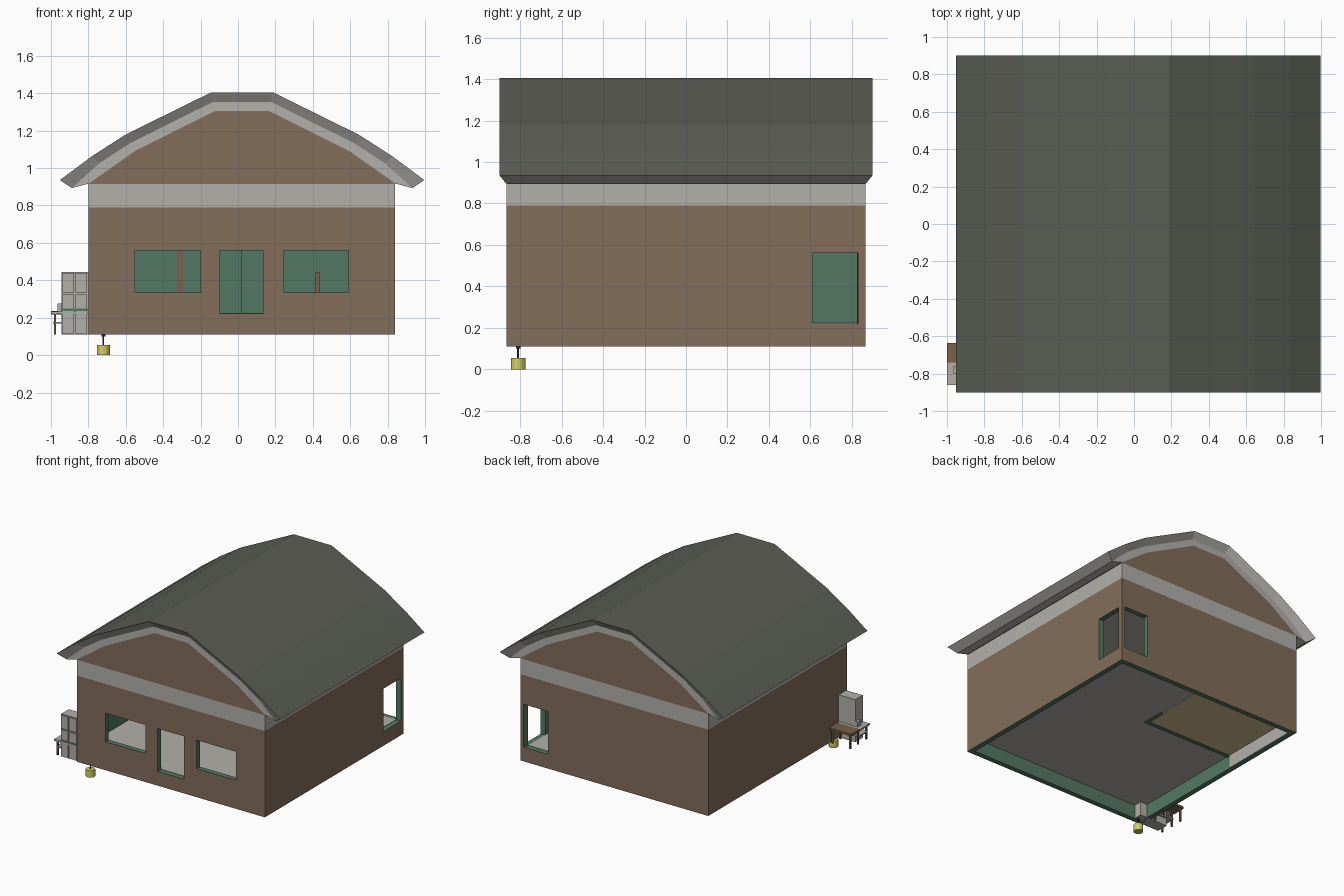
import bpy, math

if "Cube" in bpy.data.objects:
    bpy.data.objects.remove(bpy.data.objects["Cube"])


def material(name, r, g, b):
    lin = lambda c: ((c / 255 + 0.055) / 1.055) ** 2.4 if c > 10 else c / 255 / 12.92
    m = bpy.data.materials.new(name)
    m.diffuse_color = (lin(r), lin(g), lin(b), 1)
    m.use_nodes = True
    m.node_tree.nodes["Principled BSDF"].inputs["Base Color"].default_value = m.diffuse_color
    return m


BROWN = material("wall brown", 131, 109, 91)
GREY = material("trim grey", 178, 176, 170)
GREEN = material("inner green", 84, 121, 99)
ROOF = material("roof slate", 91, 94, 85)
TAN = material("tan floor", 212, 192, 148)
WOOD = material("table wood", 124, 96, 76)
YELLOW = material("lamp yellow", 212, 207, 104)
DARK = material("dark metal", 70, 66, 62)


def mesh(name, verts, faces, mats, index=None):
    me = bpy.data.meshes.new(name)
    me.from_pydata(verts, [], faces)
    for m in mats:
        me.materials.append(m)
    if index:
        me.polygons.foreach_set("material_index", index)
    ob = bpy.data.objects.new(name, me)
    bpy.context.collection.objects.link(ob)
    return ob


def box(name, x0, x1, y0, y1, z0, z1, mat):
    v = [(x, y, z) for x in (x0, x1) for y in (y0, y1) for z in (z0, z1)]
    f = [(0, 1, 3, 2), (4, 6, 7, 5), (0, 4, 5, 1), (2, 3, 7, 6), (0, 2, 6, 4), (1, 5, 7, 3)]
    return mesh(name, v, f, [mat])


def cylinder(name, x, y, z0, z1, r, mat, n=12):
    bpy.ops.mesh.primitive_cylinder_add(vertices=n, radius=r, depth=z1 - z0,
                                        location=(x, y, (z0 + z1) / 2))
    ob = bpy.context.object
    ob.name = name
    ob.data.materials.append(mat)
    return ob


X0, X1, Y, Z0, BAND, TOP, T = -0.80, 0.84, 0.865, 0.11, 0.79, 0.915, 0.04
FLOOR, HEAD = 0.222, 0.56


def wall(name, u0, u1, holes, place):
    """Mitred wall: brown outside with a grey band, green inside, holes cut out."""
    us = sorted({u0, u1, *(u for h in holes for u in h[:2])})
    zs = sorted({Z0, BAND, TOP, *(z for h in holes for z in h[2:])})
    verts, faces, idx = [], [], []

    def solid(i, j):
        if not 0 <= j < len(zs) - 1:
            return False
        u, z = (us[i] + us[i + 1]) / 2, (zs[j] + zs[j + 1]) / 2
        return not any(h[0] < u < h[1] and h[2] < z < h[3] for h in holes)

    def quad(pts, m):
        n = len(verts)
        verts.extend(place(min(max(u, u0 + d), u1 - d), d, z) for u, d, z in pts)
        faces.append((n, n + 1, n + 2, n + 3))
        idx.append(m)

    for i in range(len(us) - 1):
        for j in range(len(zs) - 1):
            if not solid(i, j):
                continue
            a, b, c, d = us[i], us[i + 1], zs[j], zs[j + 1]
            quad([(a, 0, c), (b, 0, c), (b, 0, d), (a, 0, d)], 1 if c >= BAND else 0)
            quad([(a, T, c), (a, T, d), (b, T, d), (b, T, c)], 2)
            if not solid(i, j - 1):
                quad([(a, 0, c), (a, T, c), (b, T, c), (b, 0, c)], 2)
            if j < len(zs) - 2 and not solid(i, j + 1):
                quad([(a, 0, d), (b, 0, d), (b, T, d), (a, T, d)], 2)
            if i > 0 and not solid(i - 1, j):
                quad([(a, 0, c), (a, 0, d), (a, T, d), (a, T, c)], 2)
            if i < len(us) - 2 and not solid(i + 1, j):
                quad([(b, 0, c), (b, T, c), (b, T, d), (b, 0, d)], 2)
    mesh(name, verts, faces, [BROWN, GREY, GREEN], idx)


# Walls with window and door openings
wall("front_wall", X0, X1, [(-0.55, -0.20, 0.335, HEAD), (-0.095, 0.135, FLOOR, HEAD),
                            (0.245, 0.59, 0.335, HEAD)], lambda u, d, z: (u, -Y + d, z))
wall("back_wall", -X1, -X0, [(-0.81, -0.60, FLOOR, HEAD)], lambda u, d, z: (-u, Y - d, z))
wall("right_wall", -Y, Y, [(0.61, 0.83, FLOOR, HEAD)], lambda u, d, z: (X1 - d, u, z))
wall("left_wall", -Y, Y, [], lambda u, d, z: (X0 + d, -u, z))

# Floors, ceiling and inner partitions
IX0, IX1, IY = X0 + T, X1 - T, Y - T
box("main_floor", IX0, IX1, -IY, IY, FLOOR - 0.004, FLOOR + 0.003, GREY)
box("back_room_floor", IX0, 0.0, 0.17, IY, FLOOR - 0.009, FLOOR + 0.006, TAN)
box("ceiling", IX0, IX1, -IY, IY, 0.70, 0.71, GREY)
box("cross_partition", IX0, 0.02, 0.14, 0.17, FLOOR - 0.012, 0.70, GREEN)
box("side_partition_front", -0.01, 0.02, 0.17, 0.32, FLOOR - 0.012, 0.70, GREEN)
box("side_partition_back", -0.01, 0.02, 0.52, IY, FLOOR, 0.70, GREEN)
box("back_room_lining", IX0, IX0 + 0.006, 0.17, IY, Z0, 0.70, GREY)
box("inner_door_frame", -0.325, -0.295, 0.132, 0.14, FLOOR, HEAD, WOOD)
box("inner_post", 0.415, 0.435, 0.30, 0.32, FLOOR, 0.445, WOOD)

# Roof: faceted arch, edges sloping in to a flush trim on each gable
CX = 0.022


def arch(half):
    return [(CX - x, z) for x, z in reversed(half)] + [(CX + x, z) for x, z in half]


outer = arch([(0.165, 1.405), (0.625, 1.178), (0.805, 1.062), (0.974, 0.936)])
mid = arch([(0.155, 1.354), (0.600, 1.133), (0.765, 1.025), (0.910, 0.893)])
inner = arch([(0.145, 1.305), (0.575, 1.090), (0.820, 0.917), (0.910, 0.893)])
N = len(outer)
rows = [(outer, -0.9), (outer, 0.9), (mid, -Y), (mid, Y), (inner, -Y), (inner, Y)]
verts = [(x, y, z) for prof, y in rows for x, z in prof]
faces, idx = [], []


def strip(a, b, m):
    for i in range(N - 1):
        faces.append((a * N + i, a * N + i + 1, b * N + i + 1, b * N + i))
        idx.append(m)


strip(0, 1, 0)      # top
strip(2, 0, 1)      # front sloping edge
strip(1, 3, 1)      # back sloping edge
strip(4, 2, 1)      # front trim
strip(3, 5, 1)      # back trim
strip(5, 4, 1)      # underside
for i in (0, N - 1):  # eaves
    f = (i, N + i, 3 * N + i, 2 * N + i)
    faces.append(f if i else f[::-1])
    idx.append(1)
mesh("roof", verts, faces, [ROOF, GREY], idx)

# Gable ends
gable = [(X0, TOP)] + inner[1:-1] + [(X1, TOP)]
G = len(gable)
mesh("gables", [(x, y, z) for y in (-Y, Y) for x, z in gable],
     [tuple(reversed(range(G))), tuple(range(G, 2 * G))], [BROWN])

# Cabinet standing at the front left corner
box("cabinet", -0.945, -0.70, -0.853, -0.76, Z0, 0.445, GREY)
for c in range(2):
    for z0, z1 in ((0.115, 0.235), (0.250, 0.325), (0.335, 0.440)):
        x = -0.942 + 0.072 * c
        box("cabinet_door", x, x + 0.064, -0.862, -0.853, z0, z1, GREY)
box("cabinet_rail", -0.945, -0.80, -0.857, -0.853, 0.236, 0.249, GREEN)

# Table and grey bench beside it
box("table_top", -1.0, -0.805, -0.74, -0.635, 0.218, 0.235, WOOD)
box("bench_top", -1.0, -0.805, -0.862, -0.74, 0.220, 0.234, GREY)
box("bench_shelf", -0.99, -0.805, -0.85, -0.74, 0.168, 0.178, GREY)
for x in (-0.985, -0.83):
    for y in (-0.855, -0.75, -0.655):
        box("table_leg", x, x + 0.012, y, y + 0.012, Z0, 0.22, WOOD)
box("table_box", -0.965, -0.94, -0.80, -0.76, 0.234, 0.275, GREY)

# Hanging lamp below the corner
cylinder("lamp_shade", -0.72, -0.81, 0.0, 0.055, 0.035, YELLOW)
cylinder("lamp_stem", -0.72, -0.81, 0.055, 0.115, 0.004, DARK, 8)
cylinder("lamp_mount", -0.72, -0.81, 0.10, 0.112, 0.011, DARK, 8)
